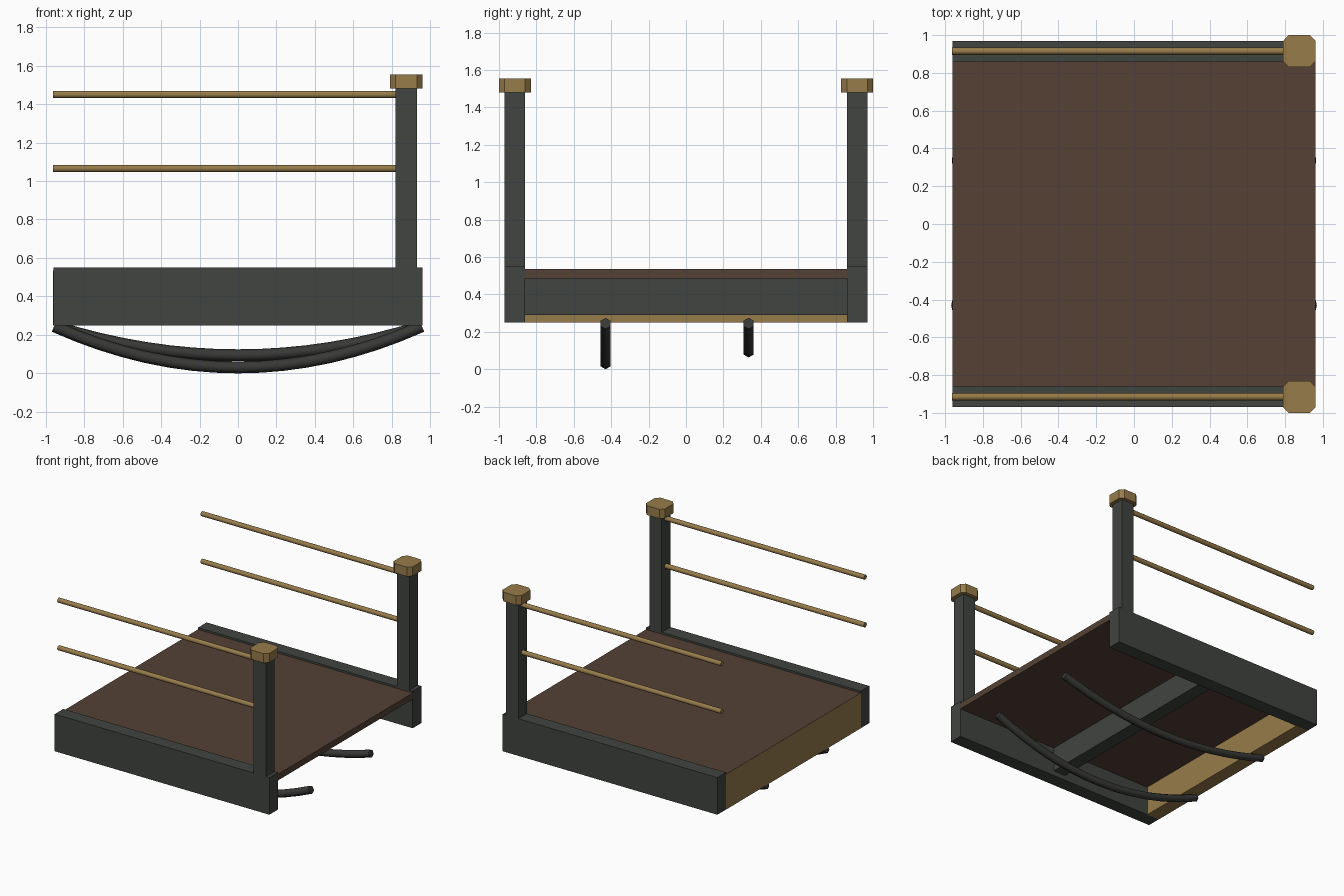
import bpy, bmesh, math
from mathutils import Vector

if "Cube" in bpy.data.objects:
    bpy.data.objects.remove(bpy.data.objects["Cube"])


def material(name, rgb):
    m = bpy.data.materials.new(name)
    m.diffuse_color = (*rgb, 1)
    m.use_nodes = True
    m.node_tree.nodes["Principled BSDF"].inputs["Base Color"].default_value = m.diffuse_color
    return m


GREY = material("dark_paint", (0.052, 0.058, 0.050))
BROWN = material("brown_boards", (0.090, 0.053, 0.036))
WOOD = material("light_wood", (0.31, 0.20, 0.07))
IRON = material("dark_iron", (0.040, 0.040, 0.038))


def finish(name, bm, mat):
    bmesh.ops.recalc_face_normals(bm, faces=bm.faces)
    me = bpy.data.meshes.new(name)
    bm.to_mesh(me)
    bm.free()
    me.materials.append(mat)
    ob = bpy.data.objects.new(name, me)
    bpy.context.collection.objects.link(ob)
    return ob


def box(name, lo, hi, mat, corner=0.0):
    """Box from min to max corner, with optional chamfered vertical edges."""
    bm = bmesh.new()
    bmesh.ops.create_cube(bm, size=1)
    for v in bm.verts:
        v.co = Vector([(a + b) / 2 + c * (b - a) for a, b, c in zip(lo, hi, v.co)])
    if corner:
        upright = [e for e in bm.edges
                   if abs(e.verts[0].co.z - e.verts[1].co.z) > 1e-4]
        bmesh.ops.bevel(bm, geom=upright, offset=corner, segments=1, affect='EDGES')
    return finish(name, bm, mat)


def tube(name, path, radius, sides, mat):
    """Tube along a path in the xz plane, smooth sides and flat ends."""
    bm = bmesh.new()
    rings = []
    for i, p in enumerate(path):
        t = (path[min(i + 1, len(path) - 1)] - path[max(i - 1, 0)]).normalized()
        side = Vector((0, 1, 0))
        up = t.cross(side)
        rings.append([bm.verts.new(p + radius * (math.cos(a) * up + math.sin(a) * side))
                      for a in (2 * math.pi * k / sides for k in range(sides))])
    for r0, r1 in zip(rings, rings[1:]):
        for k in range(sides):
            n = (k + 1) % sides
            bm.faces.new((r0[k], r0[n], r1[n], r1[k])).smooth = True
    bm.faces.new(rings[0])
    bm.faces.new(rings[-1])
    ob = finish(name, bm, mat)
    # keep the end rims crisp
    for e in ob.data.edges:
        ends = {v // sides for v in e.vertices}
        if ends == {0} or ends == {len(path) - 1}:
            e.use_edge_sharp = True
    return ob


# deck, centre cross beam and end board (open at the other end)
box("deck", (-0.96, -0.86, 0.485), (0.96, 0.86, 0.535), BROWN)
box("cross_beam", (-0.055, -0.86, 0.29), (0.055, 0.86, 0.486), GREY)
box("end_board", (-0.961, -0.86, 0.25), (-0.85, 0.86, 0.534), WOOD)

# both sides: side beam, post, chamfered cap and two round rails
for s, label in ((-1, "front"), (1, "back")):
    y0, y1 = sorted((s * 0.86, s * 0.97))
    box(label + "_side_beam", (-0.96, y0, 0.25), (0.96, y1, 0.55), GREY)
    box(label + "_post", (0.82, y0, 0.55), (0.93, y1, 1.48), GREY)
    c0, c1 = sorted((s * 0.83, s * 1.0))
    box(label + "_post_cap", (0.79, c0, 1.48), (0.96, c1, 1.555), WOOD, 0.03)
    for z, level in ((1.45, "upper"), (1.065, "lower")):
        y = s * 0.915
        tube(f"{label}_{level}_rail", [Vector((-0.963, y, z)), Vector((0.825, y, z))],
             0.019, 12, WOOD)

# curved runners hanging under the deck, one deeper than the other
for label, y, low in (("front", -0.43, 0.031), ("back", 0.335, 0.094)):
    pts = [Vector((x, y, low + (0.245 - low) * (x / 0.956) ** 2))
           for x in (0.956 * (i / 8 - 1) for i in range(17))]
    tube(label + "_curved_runner", pts, 0.031, 6, IRON)
